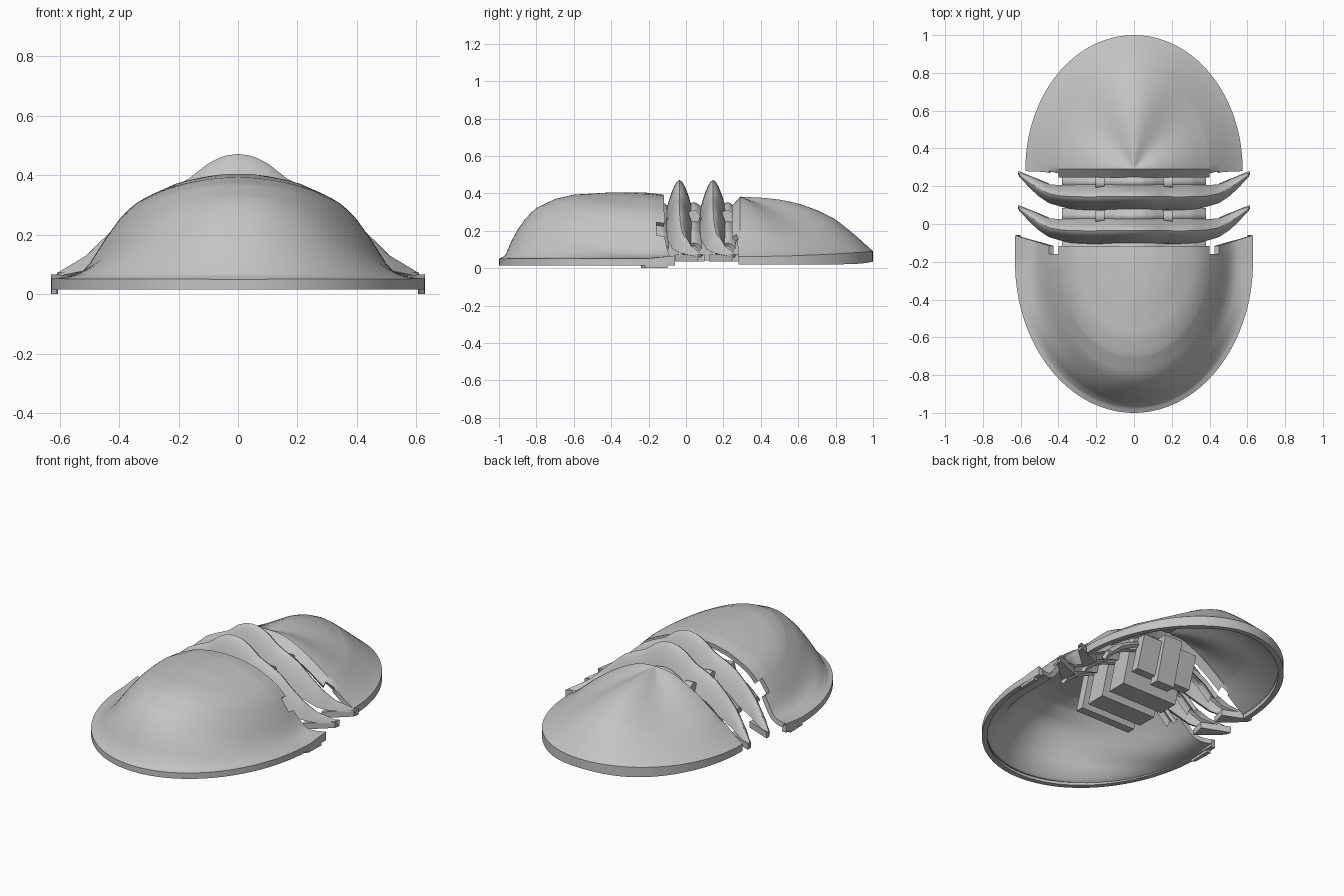
import bpy, bmesh, math
from mathutils import Matrix

cube = bpy.data.objects.get("Cube")
if cube:
    bpy.data.objects.remove(cube, do_unlink=True)

GREY = (0.55, 0.55, 0.55, 1)
grey = bpy.data.materials.new("plain grey")
grey.use_nodes = True
grey.diffuse_color = GREY
for node in grey.node_tree.nodes:
    if node.type == 'BSDF_PRINCIPLED':
        node.inputs["Base Color"].default_value = GREY


def interp(table, x):
    """Values read between the rows of a table whose first column is x."""
    for a, b in zip(table, table[1:]):
        if x <= b[0]:
            f = max(0, (x - a[0]) / (b[0] - a[0]))
            return [p + (q - p) * f for p, q in zip(a[1:], b[1:])]
    return list(table[-1][1:])


def add_grid(bm, rows, skip=lambda a, b: False):
    grid = [[bm.verts.new(p) for p in row] for row in rows]
    for r, s in zip(grid, grid[1:]):
        for i in range(len(r) - 1):
            if not skip(r[i].co, s[i + 1].co):
                bm.faces.new((r[i], r[i + 1], s[i + 1], s[i]))


def finish(name, bm, thickness=0):
    bmesh.ops.remove_doubles(bm, verts=bm.verts, dist=0.0005)
    bmesh.ops.dissolve_degenerate(bm, edges=bm.edges, dist=0.0002)
    bmesh.ops.recalc_face_normals(bm, faces=bm.faces)
    if thickness and sum(f.normal.z * f.calc_area() for f in bm.faces) < 0:
        bmesh.ops.reverse_faces(bm, faces=bm.faces)
    mesh = bpy.data.meshes.new(name)
    bm.to_mesh(mesh)
    bm.free()
    mesh.materials.append(grey)
    obj = bpy.data.objects.new(name, mesh)
    bpy.context.collection.objects.link(obj)
    bpy.ops.object.select_all(action='DESELECT')
    obj.select_set(True)
    bpy.context.view_layer.objects.active = obj
    if thickness:
        mod = obj.modifiers.new("shell", 'SOLIDIFY')
        mod.thickness = thickness
        mod.offset = -1
        bpy.ops.object.modifier_apply(modifier=mod.name)
    bpy.ops.object.shade_smooth_by_angle(angle=math.radians(35))


def prism(name, points, z0, z1, lean=0):
    """Upright prism whose top is shifted back by lean."""
    bm = bmesh.new()
    face = bm.faces.new([bm.verts.new((x, y, z0)) for x, y in points])
    up = bmesh.ops.extrude_face_region(bm, geom=[face])["geom"]
    for v in up:
        if isinstance(v, bmesh.types.BMVert):
            v.co.z = z1
            v.co.y += lean
    finish(name, bm)


def box(name, x0, x1, y0, y1, z0, z1, lean=0):
    prism(name, [(x0, y0), (x1, y0), (x1, y1), (x0, y1)], z0, z1, lean)


def shield(name, way, yc, a, b, side, end, base, lift, sag, joint):
    """Half-oval hollow dome with a vertical rim and a jointed straight edge."""
    def height(x, y):
        v = max(0, (y - yc) * way) / b
        t = math.hypot(x / a, v)
        f = (v / t) ** 2 if t > 0 else 0
        z = interp(side, t)[0] * (1 - f) + interp(end, t)[0] * f
        return z - sag * 16 * f * (1 - f) * t * max(0, 1 - t)

    ts = sorted({i / 24 for i in range(25)} | {0.4 / a, 0.45 / a, 0.975})
    bm = bmesh.new()
    rows = []
    for k in range(65):
        ang = math.pi * k / 64
        row = []
        for t in ts:
            x, y = a * t * math.cos(ang), yc + way * b * t * math.sin(ang)
            row.append((x, y, height(x, y)))
        rows.append(row + [(row[-1][0], row[-1][1], base + lift * math.sin(ang) ** 12)])
    add_grid(bm, rows)

    # Strip along the joint, with a small notch on each side
    for s in (-1, 1):
        strip = []
        for step in (0, 0.5, 1):
            row = []
            for t in ts:
                x = s * a * t
                reach, drop = interp(joint, abs(x))
                z = height(x, yc) - drop * step
                row.append((x, yc - way * reach * step, z))
            strip.append(row + [(row[-1][0], row[-1][1], base)])

        def notch(p, q):
            mid, depth = abs(p.x + q.x) / 2, abs(p.y - yc)
            return 0.4 < mid < 0.45 and depth > 0.005
        add_grid(bm, strip, notch)
    finish(name, bm, 0.03)


# Head shield
shield("head_shield", -1, -0.2, 0.63, 0.8,
       [(0, .403), (.16, .397), (.32, .375), (.48, .33), (.56, .3), (.63, .255),
        (.71, .185), (.79, .105), (.84, .07), (.9, .057), (1, .052)],
       [(0, .403), (.25, .405), (.5, .393), (.625, .37), (.75, .322), (.82, .27),
        (.875, .205), (.93, .125), (.96, .065), (1, .05)],
       0.015, 0, 0, [(0, .08, .01), (.45, .085, .01), (.63, .14, -.015)])

# Tail shield
shield("tail_shield", 1, 0.29, 0.575, 0.71,
       [(0, .382), (.1, .38), (.2, .37), (.35, .333), (.52, .275), (.7, .2),
        (.87, .115), (.95, .08), (1, .062)],
       [(0, .382), (.17, .376), (.3, .366), (.44, .345), (.58, .31), (.72, .26),
        (.86, .18), (.93, .135), (1, .09)],
       0.02, 0.015, 0.04, [(0, .045, .05), (.4, .045, .04), (.46, .015, 0), (.58, .01, 0)])

# Small hooks at the rear corners of the head
for s, label in ((-1, "right"), (1, "left")):
    prism(label + "_corner_hook", [(s * .61, -.24), (s * .627, -.22), (s * .63, -.1),
                                   (s * .605, -.1)], 0, .05)

# Body segment stations: x, front y, back y, top z, depth of arch
STATIONS = [(0, -.115, .045, .472, .2), (.05, -.115, .045, .465, .2),
            (.1, -.115, .045, .44, .19), (.17, -.115, .045, .385, .17),
            (.24, -.113, .04, .355, .16), (.31, -.105, .035, .318, .15),
            (.38, -.09, .025, .255, .12), (.45, -.07, .03, .19, .09),
            (.51, -.03, .055, .13, .05), (.61, .07, .1, .07, .01)]


def arch(name, reach, dy, lower=0, span=None, thickness=0.022):
    """Arched band across the body, following the segment stations."""
    rows = []
    for i in range(-30, 31):
        x = reach * i / 30
        y0, y1, top, depth = interp(STATIONS, abs(x))
        if span:
            y0, y1 = span
            depth = 0.03
        row = []
        for j in range(-6, 7):
            u = j / 6
            y = (y0 + y1) / 2 + u * (y1 - y0) / 2
            row.append((x, y + dy, top - lower - depth * abs(u) ** 1.7))
        rows.append(row)
    bm = bmesh.new()
    add_grid(bm, rows)
    finish(name, bm, thickness)


arch("front_joint_band", .38, 0, .12, (-.17, -.09))
for n, dy in enumerate((0, .18)):
    label = ("first", "second")[n]
    arch(label + "_segment", .61, dy)
    arch(label + "_joint_band", .38, dy, .12, (.0, .085))
    # Leaning block under the middle lobe
    box(label + "_inner_block", -.185, .185, dy - .17, dy - .05, .04, .27, .07)
    for s, hand in ((-1, "right"), (1, "left")):
        # Flat foot at the end of each side spine
        foot = [(.47, -.055), (.605, .065), (.61, .1), (.45, .035)]
        prism(f"{label}_{hand}_foot", [(s * x, y + dy) for x, y in foot], .035, .072)
        # Hinge pin
        bm = bmesh.new()
        turn = Matrix.Translation((s * .18, .04 + dy, .275)) @ Matrix.Rotation(math.pi / 2, 4, 'Y')
        bmesh.ops.create_cone(bm, cap_ends=True, segments=16, radius1=.035,
                              radius2=.035, depth=.05, matrix=turn)
        finish(f"{label}_{hand}_hinge_pin", bm)

# Blocks under the head and tail joints
box("head_inner_block", -.185, .185, -.27, -.22, .04, .27, .07)
box("tail_inner_block", -.185, .185, .2, .25, .08, .27, .06)
box("tail_inner_post", -.06, .06, .21, .27, .04, .3, .07)
